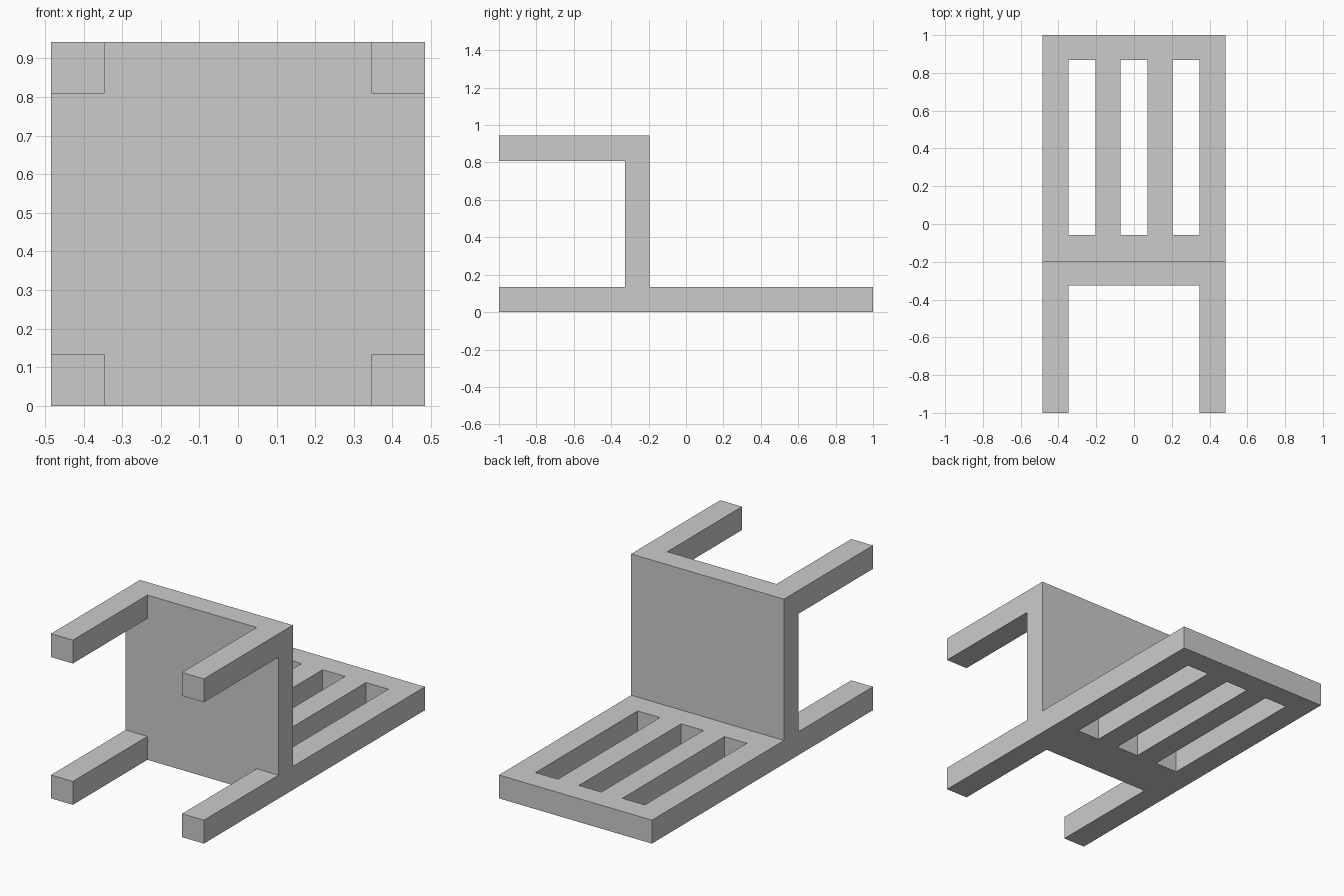
import bpy

if "Cube" in bpy.data.objects:
    bpy.data.objects.remove(bpy.data.objects["Cube"])

# Chair lying on its back: legs point to -y, slatted backrest to +y
HALF_W, HEIGHT, BAR = 0.484, 0.943, 0.134
LEG_IN = 0.346                         # inner face of the legs
SEAT_FRONT, SEAT_BACK = -0.325, -0.195


def prism(name, outline, x0, x1):
    """Extrude a (y, z) outline from x0 to x1."""
    n = len(outline)
    verts = [(x, y, z) for x in (x0, x1) for y, z in outline]
    faces = [tuple(reversed(range(n))), tuple(range(n, 2 * n))]
    faces += [(i, (i + 1) % n, (i + 1) % n + n, i + n) for i in range(n)]
    mesh = bpy.data.meshes.new(name)
    mesh.from_pydata(verts, [], faces)
    obj = bpy.data.objects.new(name, mesh)
    bpy.context.collection.objects.link(obj)
    return obj


def cut(target, name, x0, x1, y0, y1):
    """Remove a full-height box from the target."""
    cutter = prism(name, [(y0, -0.5), (y1, -0.5), (y1, 1.5), (y0, 1.5)], x0, x1)
    cutter.hide_render = True
    mod = target.modifiers.new(name, 'BOOLEAN')
    mod.operation, mod.solver, mod.object = 'DIFFERENCE', 'EXACT', cutter
    bpy.context.view_layer.objects.active = target
    bpy.ops.object.modifier_apply(modifier=mod.name)
    bpy.data.objects.remove(cutter)


# Side silhouette: legs, seat and backrest in one solid
chair = prism("chair", [
    (-1, 0), (1, 0), (1, BAR), (SEAT_BACK, BAR), (SEAT_BACK, HEIGHT),
    (-1, HEIGHT), (-1, HEIGHT - BAR), (SEAT_FRONT, HEIGHT - BAR),
    (SEAT_FRONT, BAR), (-1, BAR)], -HALF_W, HALF_W)

# Gap between the left and right legs
cut(chair, "leg_gap", -LEG_IN, LEG_IN, -1.5, SEAT_FRONT)

# Three slots leave the backrest frame and two slats
for cx in (-0.275, 0, 0.275):
    cut(chair, "back_slot", cx - 0.071, cx + 0.071, -0.057, 0.867)
